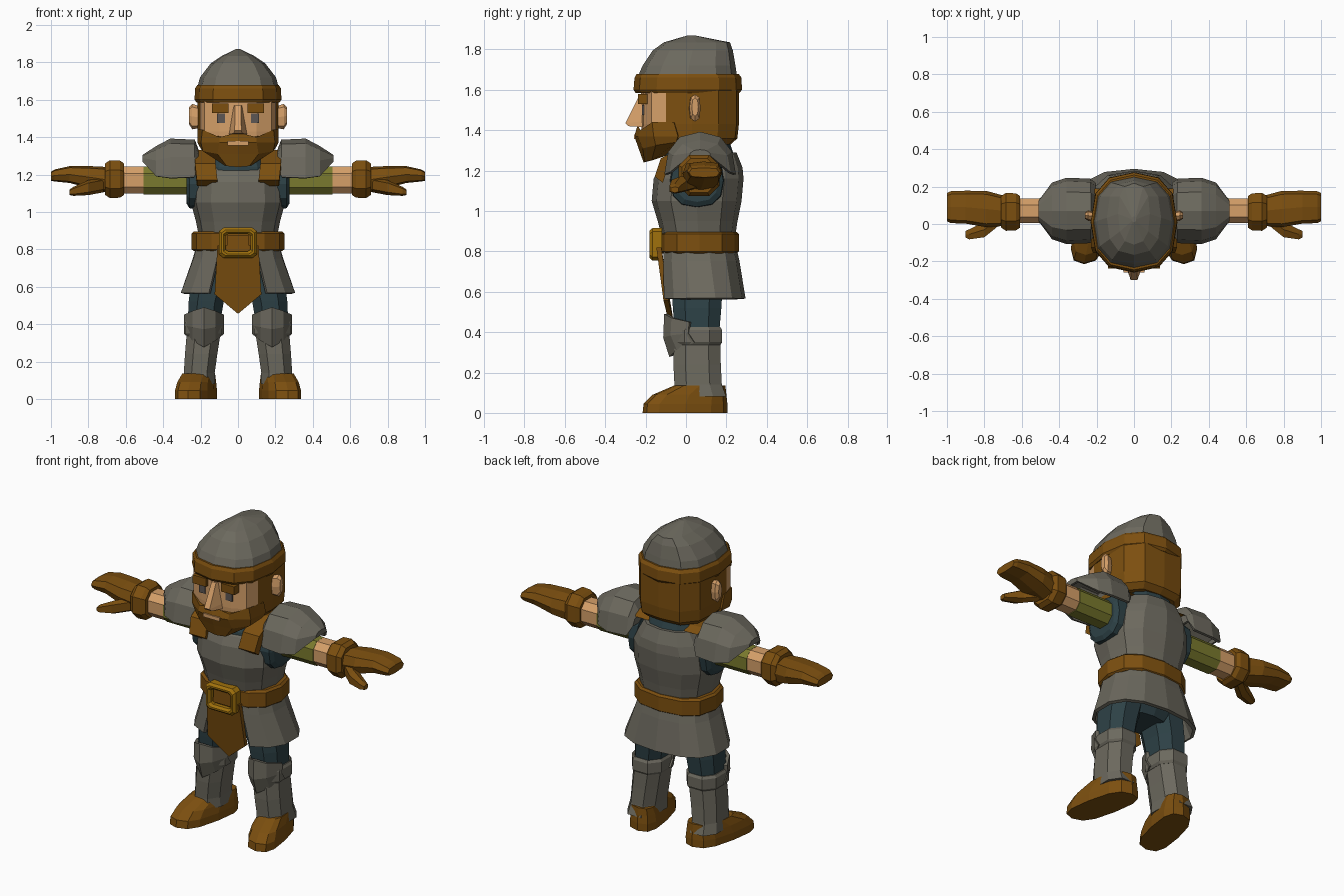
import bpy, bmesh, math
from mathutils import Vector

if "Cube" in bpy.data.objects:
    bpy.data.objects.remove(bpy.data.objects["Cube"])


def material(name, rgb):
    m = bpy.data.materials.new(name)
    m.diffuse_color = [((c / 255 + 0.055) / 1.055) ** 2.4 for c in rgb] + [1]
    m.use_nodes = True
    m.node_tree.nodes["Principled BSDF"].inputs["Base Color"].default_value = m.diffuse_color
    return m


BROWN = material("brown leather", (124, 79, 15))
STEEL = material("grey steel", (108, 105, 94))
TEAL = material("dark teal cloth", (45, 65, 70))
SKIN = material("skin", (214, 160, 105))
OLIVE = material("olive cloth", (122, 122, 46))
GOLD = material("gold", (160, 113, 12))
EYE = material("eye grey", (92, 86, 84))


def ring(axis, at, c, r, n=12, p=0.8, gap=None, turn=0):
    """Rounded-box outline across an axis; gap (degrees) leaves it open at the front."""
    out = []
    for i in range(n):
        if gap is None:
            t = -math.pi / 2 + math.radians(turn) + 2 * math.pi * i / n
        else:
            g = math.radians(gap)
            t = -math.pi / 2 + g + (2 * math.pi - 2 * g) * i / (n - 1)
        co, si = math.cos(t), math.sin(t)
        u = c[0] + r[0] * math.copysign(abs(co) ** p, co)
        v = c[1] + r[1] * math.copysign(abs(si) ** p, si)
        out.append({"x": (at, u, v), "y": (u, at, v), "z": (u, v, at)}[axis])
    return out


def body(z, rx, yf, yb, **k):
    """Horizontal ring centred on x = 0 between a front and a back y."""
    return ring("z", z, (0, (yf + yb) / 2), (rx, (yb - yf) / 2), **k)


def sym(half):
    """Close a half outline whose first and last points lie on x = 0."""
    return half + [(-x, y, z) for x, y, z in half[-2:0:-1]]


def loft(name, rings, mat, closed=True, caps=True, loop=False, mirror=False, thick=0):
    bm = bmesh.new()
    vs = [[bm.verts.new(p) for p in r] for r in rings]
    n = len(vs[0])
    pairs = list(zip(vs, vs[1:])) + ([(vs[-1], vs[0])] if loop else [])
    for a, b in pairs:
        for i in range(n if closed else n - 1):
            j = (i + 1) % n
            bm.faces.new((a[i], a[j], b[j], b[i]))
    if caps and not loop:
        bm.faces.new(vs[0][::-1])
        bm.faces.new(vs[-1])
    bmesh.ops.recalc_face_normals(bm, faces=bm.faces)
    me = bpy.data.meshes.new(name)
    bm.to_mesh(me)
    bm.free()
    ob = bpy.data.objects.new(name, me)
    bpy.context.collection.objects.link(ob)
    me.materials.append(mat)
    if thick:
        s = ob.modifiers.new("thickness", "SOLIDIFY")
        s.thickness, s.offset = thick, 0
    if mirror:
        ob.modifiers.new("mirror", "MIRROR")
    return ob


def box(name, c, s, mat, mirror=False):
    x, y, z = c
    rings = [[(x + a * s[0] / 2, y + b * s[1] / 2, z + h * s[2] / 2)
              for a, b in ((-1, -1), (1, -1), (1, 1), (-1, 1))] for h in (-1, 1)]
    return loft(name, rings, mat, mirror=mirror)


# helmet dome with its steep back, and the brow band
loft("helmet_dome", [body(1.65, .222, -.245, .255), body(1.72, .203, -.215, .245),
                     body(1.795, .145, -.165, .232), body(1.835, .085, -.11, .218),
                     body(1.87, .012, .01, .04)], STEEL)
loft("helmet_band", [body(1.585, .222, -.25, .265), body(1.60, .232, -.26, .277),
                     body(1.66, .230, -.255, .275), body(1.678, .218, -.245, .262)], BROWN)

# head: skin in front, hair at the sides and back
outline = [(0, -.222), (.10, -.21), (.178, -.172), (.203, -.10), (.216, .03),
           (.205, .16), (.13, .25), (0, .262)]
head = loft("head", [sym([(x * k, y * k, z) for x, y in outline])
                     for z, k in ((1.33, .85), (1.36, .97), (1.43, 1), (1.60, 1))], BROWN)
head.data.materials.append(SKIN)
for f in head.data.polygons:
    if f.center.y < -.11 and abs(f.normal.z) < .7:
        f.material_index = 1

# beard
loft("beard", [
    sym([(0, -.21, 1.24), (.06, -.205, 1.245), (.075, -.17, 1.25), (.06, -.13, 1.27), (0, -.11, 1.27)]),
    sym([(0, -.235, 1.31), (.11, -.215, 1.31), (.188, -.15, 1.325), (.20, -.05, 1.34), (0, 0, 1.33)]),
    sym([(0, -.256, 1.37), (.10, -.238, 1.37), (.198, -.16, 1.37), (.216, -.04, 1.37), (0, 0, 1.37)]),
    sym([(0, -.24, 1.425), (.10, -.225, 1.40), (.19, -.168, 1.44), (.216, -.06, 1.44), (0, 0, 1.42)]),
], BROWN)

# face details
loft("nose", [[(-.05, -.21, 1.415), (.05, -.21, 1.415), (.022, -.285, 1.42), (-.022, -.285, 1.42)],
              [(-.045, -.21, 1.445), (.045, -.21, 1.445), (.018, -.30, 1.435), (-.018, -.30, 1.435)],
              [(-.025, -.21, 1.57), (.025, -.21, 1.57), (.015, -.232, 1.57), (-.015, -.232, 1.57)]], SKIN)
box("mouth", (0, -.254, 1.367), (.11, .009, .022), SKIN)
box("eye", (.09, -.213, 1.50), (.042, .009, .05), EYE, mirror=True)
box("eyebrow", (.095, -.212, 1.555), (.09, .05, .05), BROWN, mirror=True)
loft("ear", [ring("x", .19, (.035, 1.505), (.022, .055), 8),
             ring("x", .245, (.045, 1.51), (.028, .068), 8),
             ring("x", .262, (.045, 1.515), (.016, .045), 8)], SKIN, mirror=True)

# torso
loft("breastplate", [body(.85, .205, -.115, .24), body(.95, .225, -.14, .255),
                     body(1.05, .252, -.17, .275), body(1.16, .245, -.16, .285),
                     body(1.215, .215, -.135, .28), body(1.29, .17, -.05, .25)], STEEL)
loft("collar", [body(1.16, .19, -.135, .25), body(1.24, .18, -.125, .25),
                body(1.33, .14, -.07, .22)], TEAL)
loft("shoulder_strap", [[(x - .055, y, z), (x + .055, y, z), (x + .055, y + .04, z - .03),
                         (x - .055, y + .04, z - .03)]
                        for x, y, z in ((.165, -.155, 1.17), (.175, -.125, 1.26),
                                        (.175, 0, 1.33), (.175, .15, 1.32))], BROWN, mirror=True)
loft("armhole", [ring("x", .20, (.055, 1.15), (.135, .135)), ring("x", .26, (.055, 1.15), (.13, .13)),
                 ring("x", .275, (.055, 1.15), (.105, .105))], TEAL, mirror=True)

# shoulder guards: arched open shells
rows = []
for x, ry, base, top in ((.21, .145, 1.24, 1.31), (.235, .165, 1.185, 1.38), (.36, .17, 1.18, 1.385),
                         (.435, .145, 1.19, 1.345), (.505, .05, 1.27, 1.30)):
    rows.append([(x, .07 - ry * math.copysign(abs(math.cos(t)) ** .8, math.cos(t)),
                  base + (top - base) * abs(math.sin(t)) ** .9)
                 for t in (math.pi * i / 6 for i in range(7))])
loft("shoulder_guard", rows, STEEL, closed=False, thick=.015, mirror=True)
loft("shoulder_guard_tip", [rows[-1], [(.51, y, z) for _, y, z in rows[-1]]], STEEL, mirror=True)

# arms and gloves
loft("sleeve", [ring("x", x, (.07, 1.168), (.073, .08), 8, turn=22.5) for x in (.2, .505)],
     OLIVE, mirror=True)
loft("forearm", [ring("x", x, (.07, 1.17), (.07, .077), 8, turn=22.5) for x in (.48, .65)],
     SKIN, mirror=True)
loft("glove_cuff", [ring("x", x, (.065, 1.175), (r, r), 8, .8, turn=22.5)
                    for x, r in ((.61, .09), (.63, .105), (.685, .108), (.71, .09))], BROWN, mirror=True)
loft("glove_hand", [ring("x", x, (cy, cz), (ry, rz), 8, .6)
                    for x, cy, cz, ry, rz in ((.69, .07, 1.17, .08, .07), (.79, .08, 1.185, .097, .06),
                                              (.90, .09, 1.2, .088, .045), (.98, .09, 1.195, .085, .032),
                                              (1.0, .09, 1.19, .075, .024))], BROWN, mirror=True)
loft("glove_thumb", [ring("x", x, (cy, cz), (ry, rz), 6, .7)
                     for x, cy, cz, ry, rz in ((.72, .03, 1.145, .04, .04), (.80, -.03, 1.13, .045, .04),
                                               (.88, -.055, 1.11, .03, .024), (.90, -.055, 1.105, .02, .015))],
     BROWN, mirror=True)

# belt, buckle and hanging flap
loft("belt", [body(.79, .235, -.115, .25), body(.80, .248, -.128, .262),
              body(.885, .248, -.128, .262), body(.896, .235, -.115, .25)], BROWN)
loft("buckle", [ring("y", y, (0, .835), r, 8, .3, turn=22.5)
                for y, r in ((-.12, (.103, .083)), (-.165, (.103, .083)), (-.18, (.09, .07)),
                             (-.18, (.08, .06)), (-.165, (.068, .048)), (-.12, (.068, .048)))],
     GOLD, loop=True)
box("buckle_plate", (0, -.135, .835), (.12, .03, .08), BROWN)
loft("front_flap", [[(-.11, y0, .82), (.11, y0, .82), (.125, y0 + .035, .56),
                     (0, y0 + .06, .455), (-.125, y0 + .035, .56)] for y0 in (-.147, -.122)], BROWN)

# armoured skirt, open in front
loft("skirt", [body(.84, .21, -.11, .235, n=13, gap=22), body(.75, .235, -.115, .255, n=13, gap=22),
               body(.565, .302, -.115, .285, n=13, gap=25)], STEEL, closed=False, caps=False, thick=.02)

# trousers
loft("hips", [body(.58, .13, -.04, .17), body(.64, .2, -.07, .2), body(.82, .2, -.1, .22)], TEAL)
loft("thigh", [ring("z", z, (cx, .055), (rx, ry), 8, turn=22.5)
               for z, cx, rx, ry in ((.38, .185, .09, .115), (.52, .17, .1, .128), (.72, .13, .115, .14))],
     TEAL, mirror=True)

# shin armour, knee band and knee guard
loft("shin_guard", [ring("z", z, (cx, cy), (rx, ry), 8, turn=22.5)
                    for z, cx, cy, rx, ry in ((.08, .21, .07, .094, .138), (.14, .207, .06, .088, .125),
                                              (.24, .197, .055, .092, .125), (.34, .185, .055, .096, .122),
                                              (.40, .183, .055, .094, .12))], STEEL, mirror=True)
loft("knee_band", [ring("z", z, (.184, .055), (r, r + .026), 8, turn=22.5)
                   for z, r in ((.335, .096), (.35, .106), (.41, .106), (.425, .096))], STEEL, mirror=True)
cols = ((-.098, .02, .45, .35), (-.055, -.065, .47, .315), (0, -.098, .49, .28),
        (.055, -.065, .47, .315), (.098, .02, .45, .35))
loft("knee_guard", [[(.182 + x, y + dy, lo + (hi - lo) * k) for x, y, hi, lo in cols]
                    for k, dy in ((0, .025), (.45, -.005), (1, 0))],
     STEEL, closed=False, caps=False, thick=.02, mirror=True)

# boots, toes turned out
boot = [ring("z", z, (.218, (yf + yb) / 2), (rx, (yb - yf) / 2), 12, .7)
        for z, yf, yb, rx in ((0, -.215, .205, .096), (.045, -.21, .205, .096),
                              (.09, -.165, .20, .09), (.135, -.06, .195, .08))]
loft("boot", [[(x - (y - .03) * .2, y, z) for x, y, z in r] for r in boot], BROWN, mirror=True)
